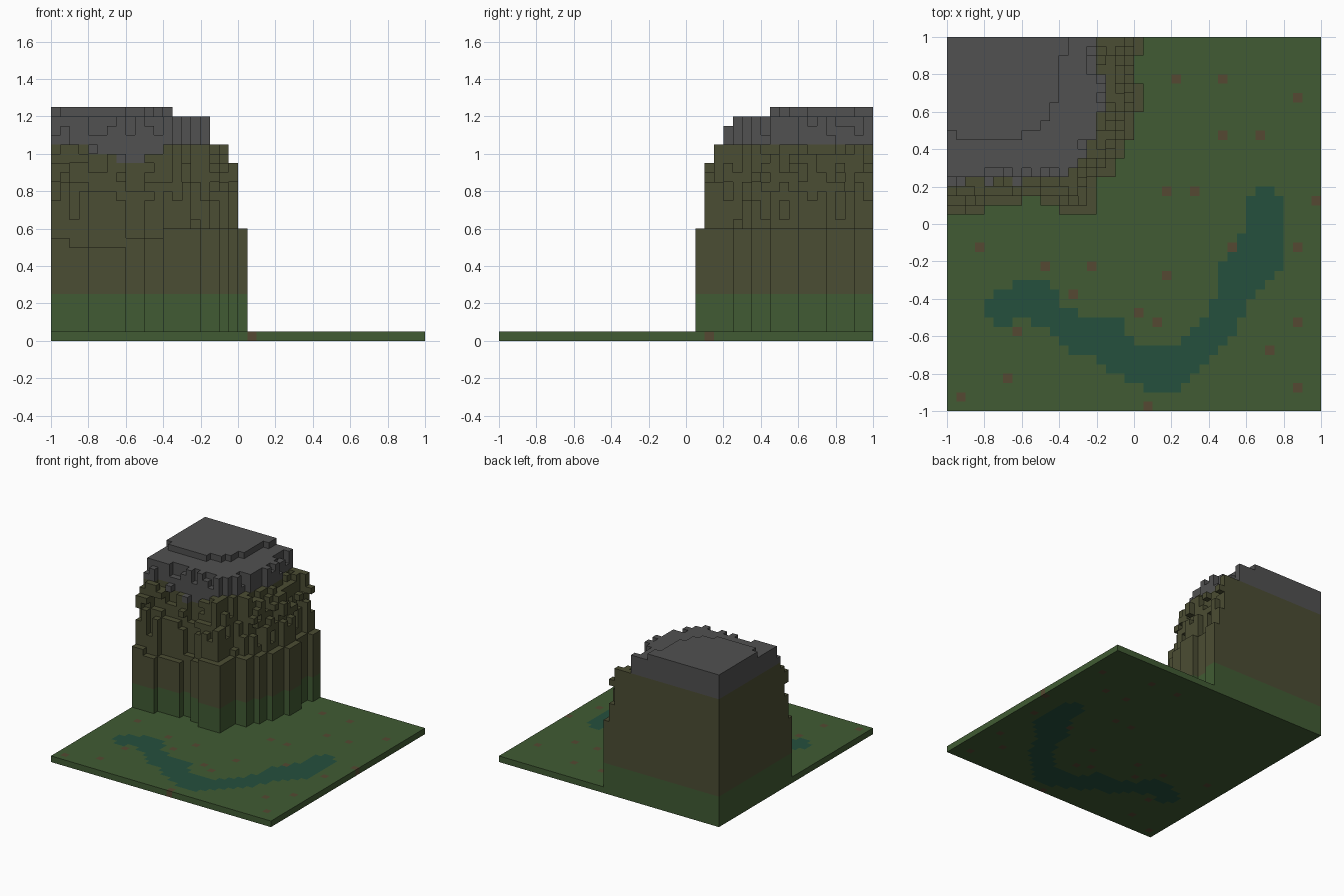
import bpy, bmesh, random
from mathutils import Vector

random.seed(4)
if "Cube" in bpy.data.objects:
    bpy.data.objects.remove(bpy.data.objects["Cube"], do_unlink=True)

S, N = 0.05, 40          # block size, blocks per side


def material(name, rgb):
    m = bpy.data.materials.new(name)
    m.use_nodes = True
    m.diffuse_color = (*rgb, 1)
    bsdf = m.node_tree.nodes["Principled BSDF"]
    bsdf.inputs["Base Color"].default_value = (*rgb, 1)
    bsdf.inputs["Roughness"].default_value = 0.9
    return m


GRASS = material("grass_green", (0.052, 0.105, 0.033))
EARTH = material("earth_brown", (0.071, 0.074, 0.033))
STONE = material("stone_grey", (0.082, 0.082, 0.082))
WATER = material("water_teal", (0.018, 0.080, 0.048))
SOIL = material("soil_brown", (0.090, 0.066, 0.032))


def steps(x, table):
    """Value of the last (start, value) pair whose start is not above x."""
    return [v for start, v in table if start <= x][-1]


# Cliff outline: front edge by column, right edge by row
FRONT = [(0, 21), (4, 22), (8, 23), (10, 22), (12, 21)]
RIGHT = [(0, 0), (21, 16), (25, 18), (27, 19), (29, 20), (32, 21), (35, 20), (38, 21)]
# Right edges of the plateau and of the summit slab
PLATEAU = [(0, 0), (24, 2), (25, 13), (26, 14), (27, 15), (29, 16), (32, 17), (36, 16)]
SUMMIT = [(0, 0), (29, 8), (30, 10), (31, 11), (33, 12), (38, 13)]


def in_cliff(i, j):
    return j >= steps(i, FRONT) and i < steps(j, RIGHT)


def in_plateau(i, j):
    return in_cliff(i, j) and i < steps(j, PLATEAU)


def neighbours(i, j):
    return [(a, b) for a, b in ((i + 1, j), (i - 1, j), (i, j + 1), (i, j - 1))
            if 0 <= a < N and 0 <= b < N]


# Distance of every cliff column from the outer edge
base = {(i, j) for i in range(N) for j in range(N) if in_cliff(i, j)}
depth, left, d = {}, set(base), 1
while left:
    ring = {c for c in left if any(n not in left for n in neighbours(*c))}
    depth.update({c: d for c in ring})
    left -= ring
    d += 1

# Column heights: lower ledge, ragged terraces, plateau, summit
height = {}
for i, j in sorted(base):
    d = depth[i, j]
    if in_plateau(i, j):
        rim = any(not in_plateau(*n) for n in neighbours(i, j))
        h = random.choice((22, 23, 24, 24)) if rim else 24
        if i < steps(j, SUMMIT) and not (i == 0 and j == 29):
            h = 25
    elif d == 1:
        h = steps(i, [(0, 11), (2, 10), (8, 11), (12, 12)])
    elif d == 2:
        h = random.choice((13, 15, 16, 17))
    elif d == 3:
        h = random.choice((17, 18, 20, 21))
    else:
        h = random.choice((20, 21, 21))
    height[i, j] = h
cliff = {(i, j, k) for (i, j), h in height.items() for k in range(1, h)}

# Overhanging blocks sticking out of the terraces
for (i, j), h in sorted(height.items()):
    if depth[i, j] in (2, 3) and not in_plateau(i, j):
        for k in range(h + 1, 21 if depth[i, j] == 3 else 19):
            if random.random() < 0.22 and any(height.get(n, 0) > k for n in neighbours(i, j)):
                cliff.add((i, j, k))
cliff.add((19, 36, 18))

# River: first and last column of each stretch, by row
RIVER = {23: [(33, 35)], 22: [(32, 36)], 21: [(32, 36)], 20: [(32, 36)], 19: [(32, 36)],
         18: [(31, 36)], 17: [(30, 36)], 16: [(30, 35)], 15: [(29, 35)], 14: [(29, 34)],
         13: [(7, 11), (29, 34)], 12: [(5, 12), (29, 33)], 11: [(4, 12), (28, 32)],
         10: [(4, 14), (28, 32)], 9: [(5, 7), (9, 19), (27, 31)], 8: [(11, 19), (26, 31)],
         7: [(12, 20), (25, 30)], 6: [(13, 29)], 5: [(16, 28)], 4: [(17, 27)],
         3: [(19, 26)], 2: [(21, 25)]}
river = {(i, j, 0) for j, runs in RIVER.items() for a, b in runs for i in range(a, b)}
for j, (a, b) in {23: (33, 35)}.items():
    river |= {(i, j, 0) for i in range(a, b)}
# Widen each run to its full right-hand block
river |= {(i + 1, j, k) for i, j, k in river if i > 28 and 14 <= j <= 22 and i + 1 < 36}

# Bare soil patches scattered over the meadow
SOIL_SPOTS = {(24, 35), (29, 35), (37, 33), (29, 29), (33, 29), (23, 23), (26, 23), (39, 22),
              (3, 17), (10, 15), (15, 15), (23, 14), (13, 12), (30, 17), (37, 17), (20, 10),
              (22, 9), (37, 9), (7, 8), (34, 6), (6, 3), (1, 1), (21, 0), (37, 2)}
soil = {(i, j, 0) for i, j in SOIL_SPOTS}
river -= soil
meadow = {(i, j, 0) for i in range(N) for j in range(N)} - river - soil
solid = cliff | river | soil | meadow


def build(name, cells, materials, rule=lambda i, j, k: 0):
    """Mesh the exposed block faces of a part."""
    bm = bmesh.new()
    verts = {}

    def vert(p):
        if p not in verts:
            verts[p] = bm.verts.new((p[0] * S - 1, p[1] * S - 1, p[2] * S))
        return verts[p]

    for c in sorted(cells):
        for axis in range(3):
            for side in (0, 1):
                n = list(c)
                n[axis] += 2 * side - 1
                if tuple(n) in solid:
                    continue
                u, v = (axis + 1) % 3, (axis + 2) % 3
                quad = []
                for du, dv in ((0, 0), (1, 0), (1, 1), (0, 1)):
                    p = list(c)
                    p[axis] += side
                    p[u] += du
                    p[v] += dv
                    quad.append(vert(tuple(p)))
                f = bm.faces.new(quad if side else quad[::-1])
                f.material_index = rule(*c)
    me = bpy.data.meshes.new(name)
    bm.to_mesh(me)
    bm.free()
    for m in materials:
        me.materials.append(m)
    ob = bpy.data.objects.new(name, me)
    bpy.context.collection.objects.link(ob)


def cliff_colour(i, j, k):
    """Grass foot, earth body, stone top that dips on the front."""
    stone = 21
    if j < 27:
        stone = steps(i, [(0, 21), (4, 20), (7, 19), (10, 20), (12, 21)])
    return 0 if k < 5 else 1 if k < stone else 2


build("meadow", meadow, [GRASS])
build("river", river, [WATER])
build("soil_patches", soil, [SOIL])
build("cliff", cliff, [GRASS, EARTH, STONE], cliff_colour)
